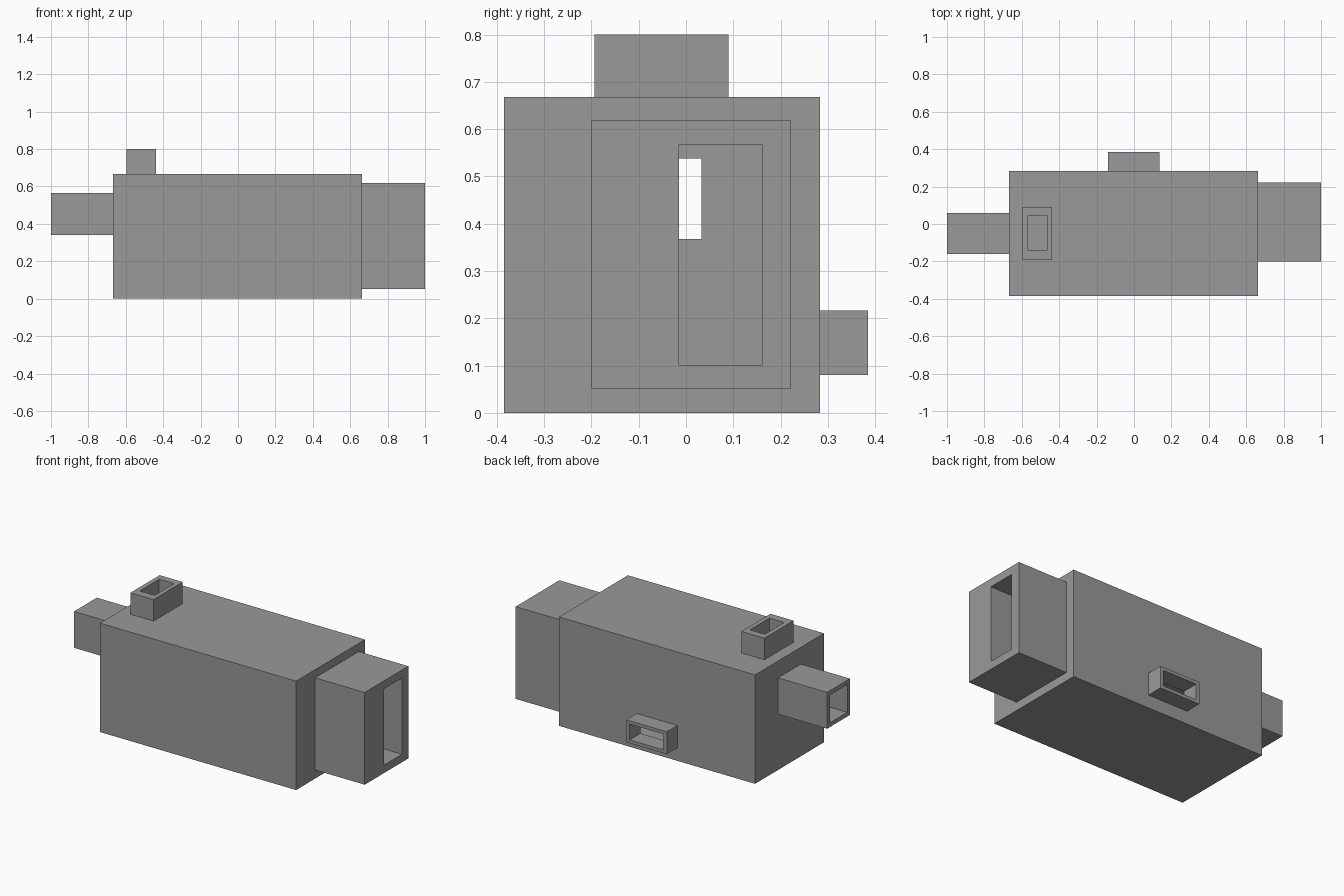
import bpy
from mathutils import Vector

cube = bpy.data.objects.get("Cube")
if cube:
    bpy.data.objects.remove(cube, do_unlink=True)

grey = bpy.data.materials.new("plain_grey")
grey.use_nodes = True
colour = (0.32, 0.32, 0.32, 1)
grey.diffuse_color = colour
grey.node_tree.nodes["Principled BSDF"].inputs["Base Color"].default_value = colour


def box(name, x, y, z):
    """Box from three (low, high) ranges."""
    low, high = (Vector(c) for c in zip(x, y, z))
    bpy.ops.mesh.primitive_cube_add(size=1, location=(low + high) / 2)
    ob = bpy.context.object
    ob.name = ob.data.name = name
    ob.scale = high - low
    bpy.ops.object.transform_apply(location=False, rotation=False, scale=True)
    ob.data.materials.append(grey)
    return ob


def apply(ob, mod):
    bpy.context.view_layer.objects.active = ob
    bpy.ops.object.modifier_apply(modifier=mod.name)


def cut(ob, cutter):
    mod = ob.modifiers.new("opening", 'BOOLEAN')
    mod.operation = 'DIFFERENCE'
    mod.solver = 'EXACT'
    mod.object = cutter
    apply(ob, mod)


# Hollow thin-walled main body
body = box("main_body", (-0.667, 0.664), (-0.385, 0.283), (0, 0.668))
shell = body.modifiers.new("wall", 'SOLIDIFY')
shell.thickness = 0.005
shell.offset = -1
apply(body, shell)

# Ducts: outer ranges, then opening ranges running through the body wall
ducts = {
    "right_end_duct": (((0.664, 1), (-0.2, 0.222), (0.052, 0.618)),
                       ((0.6, 1.1), (-0.015, 0.161), (0.101, 0.568))),
    "left_end_duct": (((-1, -0.667), (-0.161, 0.06), (0.342, 0.565)),
                      ((-1.1, -0.6), (-0.135, 0.033), (0.368, 0.538))),
    "top_duct": (((-0.595, -0.438), (-0.193, 0.09), (0.668, 0.8)),
                 ((-0.566, -0.466), (-0.143, 0.045), (0.6, 0.9))),
    "back_duct": (((-0.139, 0.135), (0.283, 0.385), (0.08, 0.217)),
                  ((-0.117, 0.113), (0.2, 0.45), (0.1, 0.197))),
}
for name, (outer, opening) in ducts.items():
    duct = box(name, *outer)
    cutter = box(name + "_cutter", *opening)
    cutter.hide_render = True
    cut(duct, cutter)
    cut(body, cutter)
    bpy.data.objects.remove(cutter, do_unlink=True)
